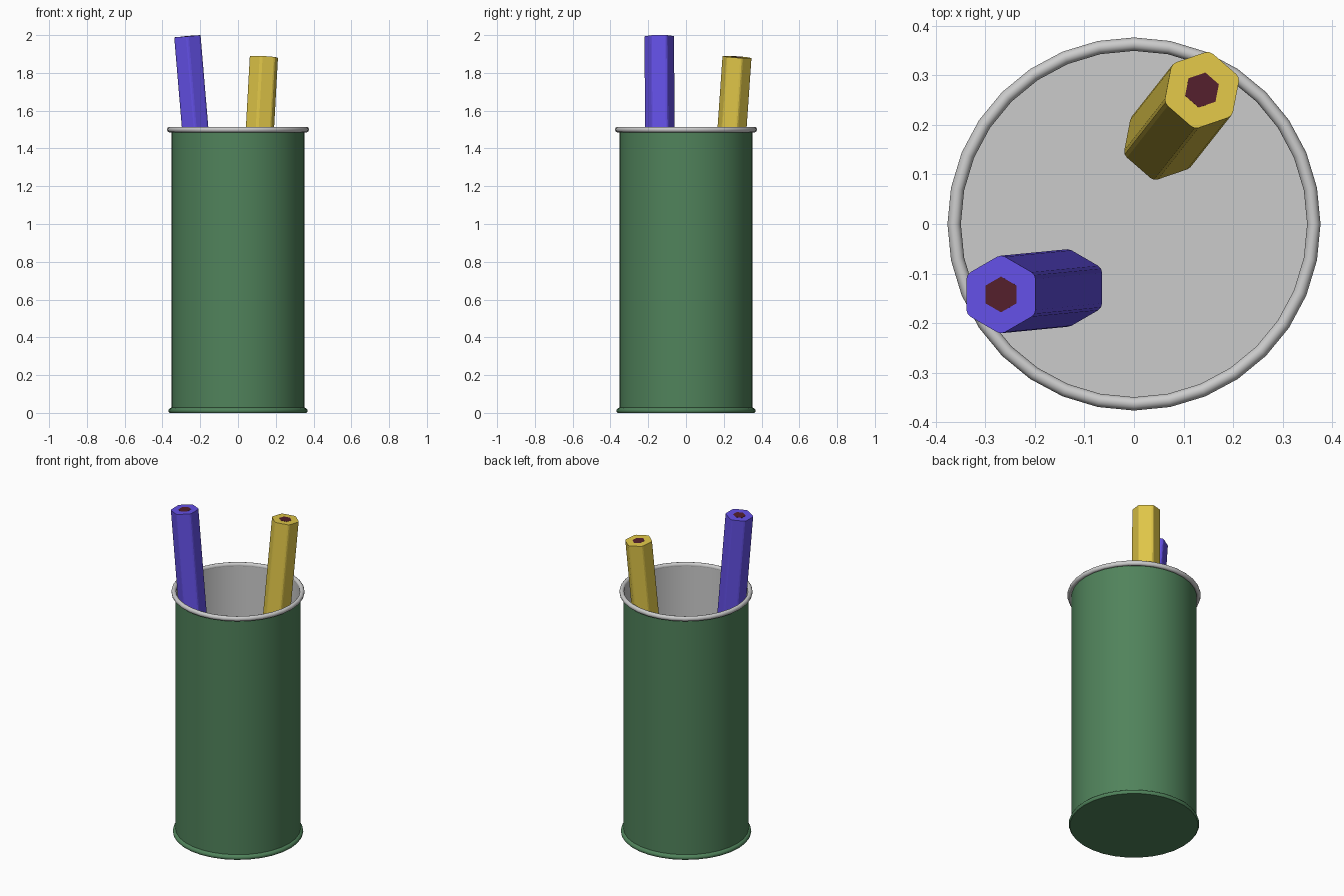
import bpy, bmesh
from math import sin, cos, pi, radians
from mathutils import Vector

if "Cube" in bpy.data.objects:
    bpy.data.objects.remove(bpy.data.objects["Cube"])


def material(name, rgb):
    m = bpy.data.materials.new(name)
    m.diffuse_color = (*rgb, 1)
    m.use_nodes = True
    m.node_tree.nodes["Principled BSDF"].inputs["Base Color"].default_value = m.diffuse_color
    return m


def add_object(name, bm, mat=None, inward=False):
    bmesh.ops.recalc_face_normals(bm, faces=bm.faces)
    if inward:  # make the floor face up, so the open cup faces inward
        floor = min(bm.faces, key=lambda f: f.calc_center_median().z)
        if floor.normal.z < 0:
            bmesh.ops.reverse_faces(bm, faces=bm.faces)
    me = bpy.data.meshes.new(name)
    bm.to_mesh(me)
    bm.free()
    ob = bpy.data.objects.new(name, me)
    bpy.context.collection.objects.link(ob)
    if mat:
        me.materials.append(mat)
    return ob


def lathe(name, profile, mat=None, sides=32, inward=False):
    # spin an (r, z) profile around the z axis
    bm = bmesh.new()
    vs = [bm.verts.new((r, 0, z)) for r, z in profile]
    es = [bm.edges.new(p) for p in zip(vs, vs[1:])]
    bmesh.ops.spin(bm, geom=vs + es, cent=(0, 0, 0), axis=(0, 0, 1),
                   angle=2 * pi, steps=sides, use_duplicate=False)
    bmesh.ops.remove_doubles(bm, verts=bm.verts, dist=1e-5)
    bm.normal_update()
    ob = add_object(name, bm, mat, inward)
    bpy.context.view_layer.objects.active = ob
    ob.select_set(True)
    bpy.ops.object.shade_smooth_by_angle(angle=radians(50))
    ob.select_set(False)
    return ob


def prism(name, outline, bottom, top, mat):
    # extrude an outline along the line from bottom to top
    axis = Vector(top) - Vector(bottom)
    rot = Vector((0, 0, 1)).rotation_difference(axis)
    bm = bmesh.new()
    rings = [[bm.verts.new(Vector(bottom) + rot @ Vector((x, y, h))) for x, y in outline]
             for h in (0, axis.length)]
    n = len(outline)
    for ring in rings:
        bm.faces.new(ring)
    for i in range(n):
        j = (i + 1) % n
        bm.faces.new((rings[0][i], rings[0][j], rings[1][j], rings[1][i]))
    return add_object(name, bm, mat)


def polar(r, deg):
    return r * cos(radians(deg)), r * sin(radians(deg))


def pencil(name, bottom, top, turn, mat):
    # hexagonal barrel with softened corners, and a hexagonal lead
    corners = [turn + 60 * k for k in range(6)]
    barrel = [polar(r, a + d) for a in corners
              for r, d in ((0.0765, -6), (0.0782, 0), (0.0765, 6))]
    lead = [polar(0.036, a) for a in corners]
    prism(name, barrel, bottom, top, mat)
    b, t = Vector(bottom), Vector(top)
    step = (t - b).normalized() * 0.001
    prism(name + "_lead", lead, b - step, t + step, lead_mat)


green = material("green", (0.081, 0.226, 0.105))
purple = material("purple", (0.127, 0.081, 0.80))
yellow = material("yellow", (0.75, 0.57, 0.066))
lead_mat = material("dark_red", (0.088, 0.014, 0.025))

# Outer can with rolled base lip
lathe("can_body", [(0, 0), (0.362, 0), (0.367, 0.006), (0.368, 0.013), (0.365, 0.021),
                   (0.358, 0.026), (0.353, 0.028), (0.353, 1.49)], green)

# Grey inside and rolled rim
lathe("can_liner", [(0, 0.022), (0.350, 0.022), (0.350, 1.497)], inward=True)
ring = [polar(0.0135, 30 * k) for k in range(13)]
lathe("can_rim", [(0.3625 + x, 1.5 + 1.1 * y) for x, y in ring])

# Leaning pencils
pencil("purple_pencil", (-0.134, -0.129, 0.41), (-0.268, -0.142, 1.994), 30, purple)
pencil("yellow_pencil", (0.055, 0.166, 0.39), (0.137, 0.27, 1.884), 19, yellow)
